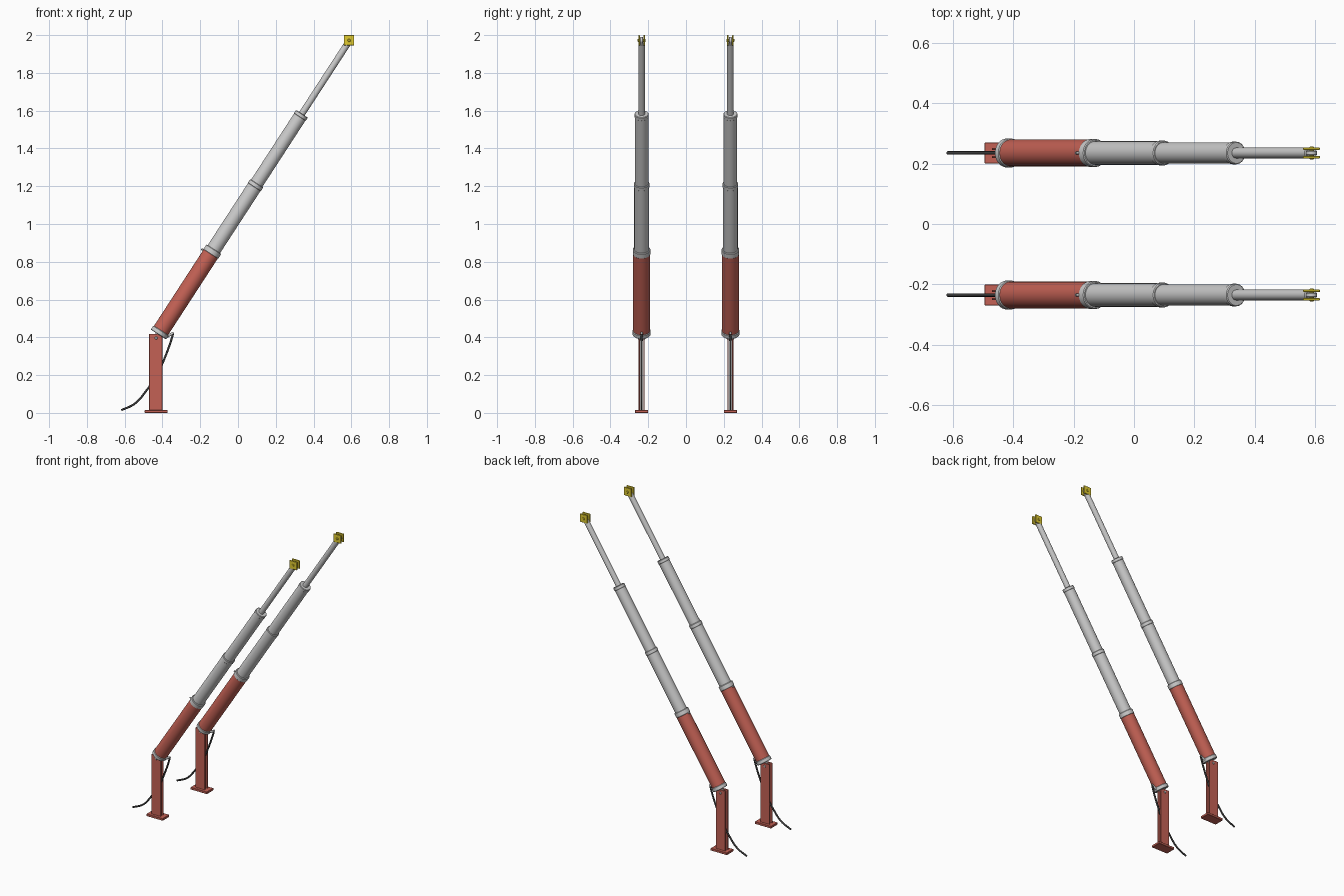
import bpy, bmesh, math
from mathutils import Vector, Matrix

if "Cube" in bpy.data.objects:
    bpy.data.objects.remove(bpy.data.objects["Cube"])

TILT = math.atan2(0.545, 0.838)
BASE = Vector((-0.415, 0, 0.425))          # lower end of the ram body
AXIS = Vector((math.sin(TILT), 0, math.cos(TILT)))
SIDE = AXIS.cross(Vector((0, 1, 0)))       # across the ram, in the xz plane
ROT = Matrix.Rotation(TILT, 4, 'Y')


def material(name, rgb):
    m = bpy.data.materials.new(name)
    m.diffuse_color = (*rgb, 1)
    m.use_nodes = True
    m.node_tree.nodes["Principled BSDF"].inputs["Base Color"].default_value = m.diffuse_color
    return m


RED = material("red_paint", (0.55, 0.12, 0.09))
YELLOW = material("yellow_paint", (0.75, 0.6, 0.03))
BLACK = material("black_rubber", (0.04, 0.04, 0.04))
STEEL = None


def finish(bm, name, mat, matrix, smooth=True):
    bmesh.ops.recalc_face_normals(bm, faces=bm.faces)
    me = bpy.data.meshes.new(name)
    bm.to_mesh(me)
    bm.free()
    ob = bpy.data.objects.new(name, me)
    bpy.context.collection.objects.link(ob)
    ob.matrix_world = matrix
    if mat:
        me.materials.append(mat)
    if smooth:
        bpy.ops.object.select_all(action='DESELECT')
        ob.select_set(True)
        bpy.context.view_layer.objects.active = ob
        bpy.ops.object.shade_smooth_by_angle(angle=math.radians(30))
    return ob


def turned(name, profile, matrix, mat=None, n=40):
    """Closed solid of revolution from (radius, height) points."""
    bm = bmesh.new()
    rings = [[bm.verts.new((r * math.cos(2 * math.pi * i / n), r * math.sin(2 * math.pi * i / n), h))
              for i in range(n)] for r, h in profile]
    for a, b in zip(rings, rings[1:]):
        for i in range(n):
            bm.faces.new((a[i], a[(i + 1) % n], b[(i + 1) % n], b[i]))
    bm.faces.new(rings[0])
    bm.faces.new(rings[-1])
    return finish(bm, name, mat, matrix)


def rod(name, r, h0, h1, matrix, mat=None, n=40, c=0.003):
    c = min(c, r * 0.3)
    return turned(name, [(r - c, h0), (r, h0 + c), (r, h1 - c), (r - c, h1)], matrix, mat, n)


def box(name, lo, hi, matrix, mat=None, bevel=0.0015):
    bm = bmesh.new()
    lo, hi = Vector(lo), Vector(hi)
    bmesh.ops.create_cube(bm, size=1)
    for v in bm.verts:
        v.co = Vector([(lo[k] + hi[k]) / 2 + v.co[k] * (hi[k] - lo[k]) for k in range(3)])
    bmesh.ops.bevel(bm, geom=bm.edges[:], offset=bevel, segments=1, affect='EDGES')
    return finish(bm, name, mat, matrix, False)


def hose(name, points, r, matrix):
    cu = bpy.data.curves.new(name, 'CURVE')
    cu.dimensions = '3D'
    cu.bevel_depth, cu.bevel_resolution, cu.resolution_u = r, 3, 8
    cu.use_fill_caps = True
    sp = cu.splines.new('BEZIER')
    sp.bezier_points.add(len(points) - 1)
    for p, (x, z) in zip(sp.bezier_points, points):
        p.co = (x, 0, z)
        p.handle_left_type = p.handle_right_type = 'AUTO'
    cu.materials.append(BLACK)
    ob = bpy.data.objects.new(name, cu)
    bpy.context.collection.objects.link(ob)
    ob.matrix_world = matrix


for label, y in (("left", 0.235), ("right", -0.235)):
    def nm(part):
        return f"{part}_{label}"

    world = Matrix.Translation((0, y, 0))
    ram = world @ Matrix.Translation(BASE) @ ROT

    def across(point):                      # z axis turned along y, for pins
        return world @ Matrix.Translation(point) @ Matrix.Rotation(math.pi / 2, 4, 'X')

    # foot and twin-plate post
    box(nm("foot_plate"), (-0.494, -0.035, 0), (-0.372, 0.035, 0.015), world, RED)
    for s, tag in ((1, "back"), (-1, "front")):
        a, b = sorted((s * 0.0095, s * 0.0165))
        box(nm(f"post_plate_{tag}"), (-0.47, a, 0.013), (-0.4, b, 0.418), world, RED)

    # lower lug and pivot pin
    pivot = BASE - 0.034 * AXIS
    rod(nm("lower_eye"), 0.016, -0.0085, 0.0085, across(pivot), n=24)
    box(nm("lower_lug"), (-0.016, -0.0085, -0.034), (0.016, 0.0085, 0), ram)
    rod(nm("pivot_pin"), 0.008, -0.02, 0.02, across(pivot), n=20)

    # telescopic ram
    rod(nm("base_collar"), 0.048, -0.012, 0.014, ram)
    rod(nm("main_barrel"), 0.0445, 0.005, 0.505, ram, RED)
    rod(nm("barrel_collar"), 0.0465, 0.495, 0.527, ram)
    rod(nm("second_stage"), 0.039, 0.3, 0.93, ram)
    rod(nm("second_collar"), 0.041, 0.918, 0.943, ram)
    rod(nm("third_stage"), 0.0355, 0.8, 1.37, ram)
    rod(nm("third_collar"), 0.0375, 1.36, 1.382, ram)
    rod(nm("piston_rod"), 0.0175, 1.2, 1.826, ram)

    # bleed screw on the barrel collar
    bleed = ram @ Matrix.Translation((0, 0, 0.492)) @ Matrix.Rotation(-math.pi / 2, 4, 'Y')
    rod(nm("bleed_screw"), 0.005, 0.035, 0.056, bleed, n=12, c=0.001)

    # upper yellow clevis with eye and pin
    top = Vector((0.588, 0, 1.972))
    rod(nm("upper_eye"), 0.018, -0.0085, 0.0085, across(top), n=24)
    box(nm("upper_lug"), (-0.0135, -0.0085, 1.815), (0.0135, 0.0085, 1.845), ram)
    for s, tag in ((1, "back"), (-1, "front")):
        a, b = sorted((s * 0.0095, s * 0.0175))
        box(nm(f"clevis_plate_{tag}"), (0.56, a, 1.945), (0.615, b, 2.0), world, YELLOW)
    rod(nm("clevis_pin"), 0.008, -0.021, 0.021, across(top), YELLOW, n=20)

    # oil port and hose running down between the post plates
    port = world @ Matrix.Translation((-0.385, 0, 0.4)) @ Matrix.Rotation(math.radians(62), 4, 'Y')
    rod(nm("oil_port"), 0.007, 0, 0.05, port, n=16, c=0.001)
    hose(nm("oil_hose"), [(-0.344, 0.42), (-0.349, 0.4), (-0.39, 0.286), (-0.43, 0.2),
                          (-0.485, 0.118), (-0.545, 0.05), (-0.618, 0.014)], 0.0058, world)
